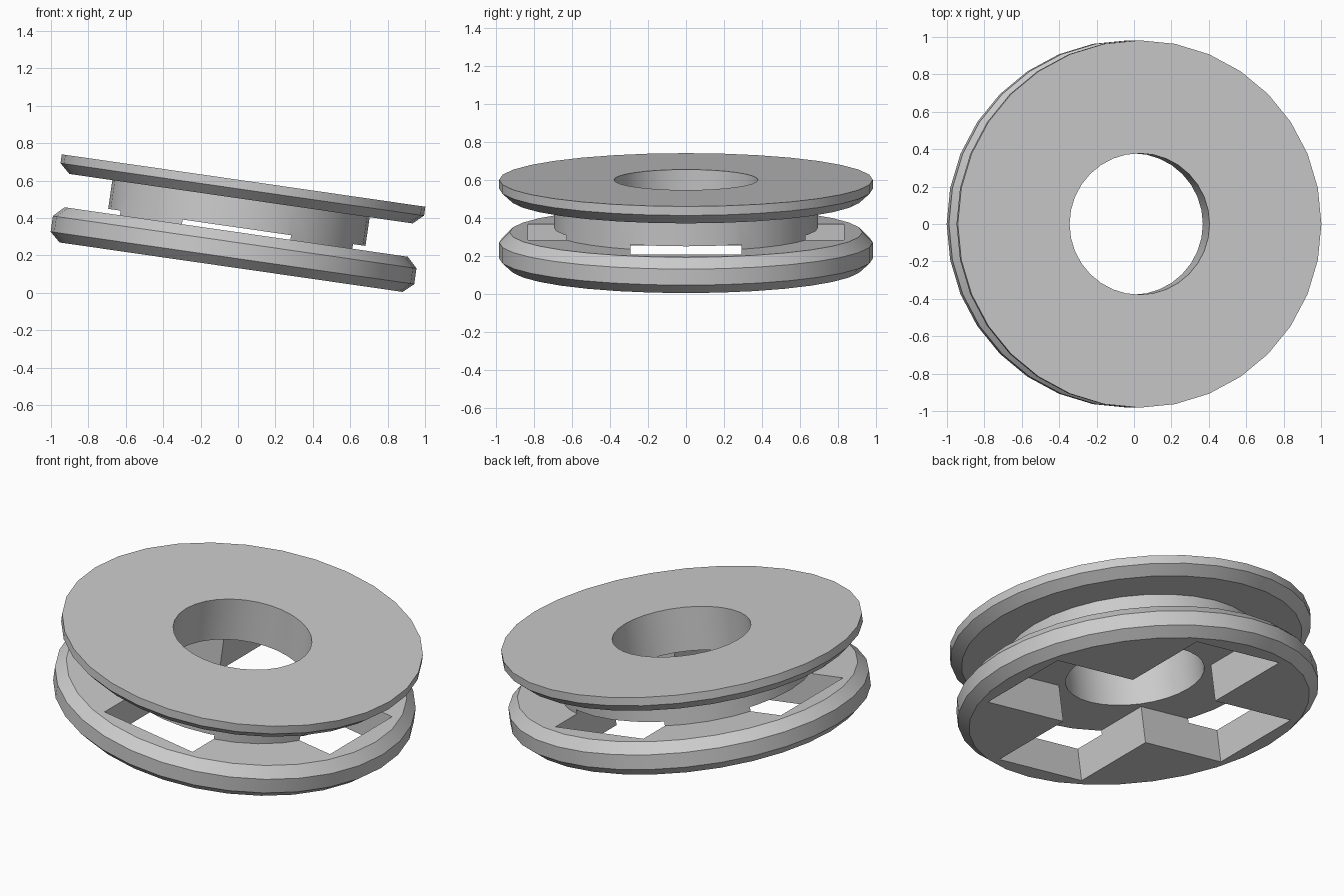
import bpy, bmesh, math
from mathutils import Matrix

if "Cube" in bpy.data.objects:
    bpy.data.objects.remove(bpy.data.objects["Cube"], do_unlink=True)

SIDES = 32
TILT = Matrix.Rotation(math.radians(8.2), 4, 'Y') @ Matrix.Translation((-0.056, 0, 0))

# Main dimensions, heights measured along the spool axis
BASE, LOW_TOP, POCKET, HIGH_BASE, TOP = 0.13, 0.32, 0.345, 0.5, 0.598
BORE, HUB, RIM, CHAMFER = 0.378, 0.695, 0.982, 0.055
ARM_LENGTH, ARM_HALF = 0.83, 0.293


def make_object(name, bm):
    bmesh.ops.recalc_face_normals(bm, faces=bm.faces)
    mesh = bpy.data.meshes.new(name)
    bm.to_mesh(mesh)
    bm.free()
    obj = bpy.data.objects.new(name, mesh)
    bpy.context.collection.objects.link(obj)
    return obj


def lathe(name, profile):
    bm = bmesh.new()
    verts = [bm.verts.new((r, 0, z)) for r, z in profile]
    edges = [bm.edges.new((v, verts[i - 1])) for i, v in enumerate(verts)]
    bmesh.ops.spin(bm, geom=verts + edges, cent=(0, 0, 0), axis=(0, 0, 1),
                   angle=math.tau, steps=SIDES, use_merge=True)
    bmesh.ops.remove_doubles(bm, verts=bm.verts, dist=1e-5)
    return make_object(name, bm)


def cross_prism(name, low, high):
    bm = bmesh.new()
    arm = [(ARM_HALF, -ARM_HALF), (ARM_LENGTH, -ARM_HALF), (ARM_LENGTH, ARM_HALF)]
    verts = []
    for quarter in range(4):
        turn = Matrix.Rotation(quarter * math.pi / 2, 4, 'Z')
        for x, y in arm:
            v = bm.verts.new((x, y, low))
            v.co = turn @ v.co
            verts.append(v)
    face = bm.faces.new(verts)
    result = bmesh.ops.extrude_face_region(bm, geom=[face])
    moved = [g for g in result["geom"] if isinstance(g, bmesh.types.BMVert)]
    bmesh.ops.translate(bm, verts=moved, vec=(0, 0, high - low))
    return make_object(name, bm)


# Spool: chamfered lower flange, hub, upper flange and central bore
spool = lathe("spool", [
    (BORE, BASE), (RIM - CHAMFER, BASE), (RIM, BASE + 0.05),
    (RIM, LOW_TOP - 0.055), (RIM - CHAMFER, LOW_TOP), (HUB, LOW_TOP),
    (HUB, HIGH_BASE), (RIM - CHAMFER, HIGH_BASE), (RIM, HIGH_BASE + 0.05),
    (RIM, TOP), (BORE, TOP)])

# Cross-shaped socket through the lower flange, just notching the hub
cutter = cross_prism("cross_socket_cutter", BASE - 0.1, POCKET)
cutter.hide_render = True
cut = spool.modifiers.new("cross_socket", 'BOOLEAN')
cut.operation = 'DIFFERENCE'
cut.solver = 'EXACT'
cut.object = cutter

bpy.ops.object.select_all(action='DESELECT')
bpy.context.view_layer.objects.active = spool
spool.select_set(True)
bpy.ops.object.modifier_apply(modifier=cut.name)
bpy.data.objects.remove(cutter, do_unlink=True)

# Lean the spool to one side
spool.data.transform(TILT)

# Plain grey finish
grey = bpy.data.materials.new("plain_grey")
grey.use_nodes = True
colour = (0.6, 0.6, 0.6, 1)
grey.diffuse_color = colour
grey.node_tree.nodes["Principled BSDF"].inputs["Base Color"].default_value = colour
spool.data.materials.clear()
spool.data.materials.append(grey)

bpy.ops.object.shade_smooth_by_angle(angle=math.radians(25))
